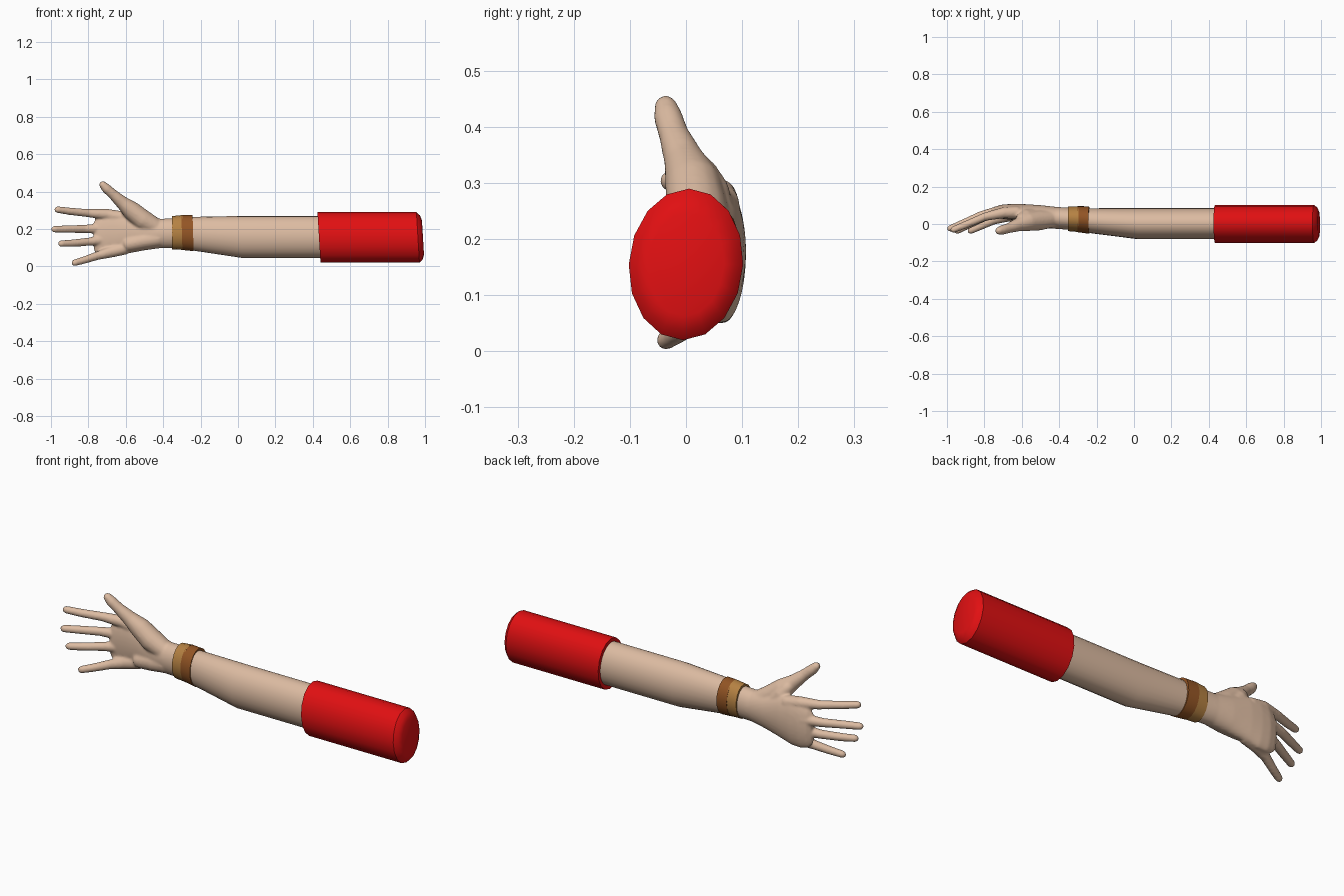
import bpy, bmesh, math
from mathutils import Vector


def material(name, rgb):
    m = bpy.data.materials.new(name)
    m.diffuse_color = (*rgb, 1)
    return m


SKIN = material("skin", (0.72, 0.50, 0.36))
RED = material("red cloth", (0.75, 0.005, 0.006))
TAN = material("tan leather", (0.46, 0.22, 0.055))
BROWN = material("brown leather", (0.29, 0.09, 0.018))


def loft(bm, stations, sides, straight=True, shear=(0.0, 0.0)):
    """Closed tube through stations (x, y, z, radius_y, radius_z)."""
    pts = [Vector(s[:3]) for s in stations]
    rings = []
    for i, s in enumerate(stations):
        t = Vector((1, 0, 0))
        if not straight:
            t = (pts[min(i + 1, len(pts) - 1)] - pts[max(i - 1, 0)]).normalized()
        u = Vector((0, 1, 0))
        u = (u - t * u.dot(t)).normalized()
        v = t.cross(u)
        ring = []
        for k in range(sides):
            a = 2 * math.pi * k / sides
            off = u * (s[3] * math.cos(a)) + v * (s[4] * math.sin(a))
            off.x += shear[0] * off.z       # slant of the end faces
            off.y += shear[1] * off.z       # lean of the cross-section
            ring.append(bm.verts.new(pts[i] + off))
        rings.append(ring)
    for a, b in zip(rings, rings[1:]):
        for k in range(sides):
            n = (k + 1) % sides
            bm.faces.new((a[k], a[n], b[n], b[k]))
    bm.faces.new(rings[0][::-1])
    bm.faces.new(rings[-1])


def digit(bm, path):
    """Round tube with a domed tip through (x, y, z, radius)."""
    st = [(x, y, z, r, r) for x, y, z, r in path]
    end, r = Vector(path[-1][:3]), path[-1][3]
    t = (end - Vector(path[-2][:3])).normalized()
    for deg in (30, 55, 78):
        a = math.radians(deg)
        rr = r * math.cos(a)
        st.append((*(end + t * r * math.sin(a)), rr, rr))
    loft(bm, st, 16, straight=False)


def finish(bm, name, mat, angle=36):
    bmesh.ops.recalc_face_normals(bm, faces=bm.faces)
    me = bpy.data.meshes.new(name)
    bm.to_mesh(me)
    bm.free()
    me.materials.append(mat)
    ob = bpy.data.objects.new(name, me)
    bpy.context.collection.objects.link(ob)
    bpy.ops.object.select_all(action='DESELECT')
    ob.select_set(True)
    bpy.context.view_layer.objects.active = ob
    bpy.ops.object.shade_smooth_by_angle(angle=math.radians(angle))
    return ob


def tube(name, mat, stations, sides, shear=(0.0, 0.0)):
    bm = bmesh.new()
    loft(bm, stations, sides, shear=shear)
    return finish(bm, name, mat)


# Sleeve with a chamfered shoulder end
tube("sleeve", RED, [
    (0.433, 0, 0.155, 0.102, 0.135),
    (0.962, 0, 0.155, 0.102, 0.135),
    (0.980, 0, 0.155, 0.088, 0.118),
    (0.989, 0, 0.155, 0.068, 0.092)], 16, shear=(-0.06, 0.04))

# Forearm
tube("forearm", SKIN, [
    (-0.32, 0.026, 0.177, 0.060, 0.082),
    (-0.24, 0.018, 0.175, 0.066, 0.090),
    (0.02, 0.002, 0.158, 0.083, 0.112),
    (0.50, 0.002, 0.158, 0.083, 0.112)], 24)

# Two-tone wristband
tube("wristband_light", TAN, [
    (-0.353, 0.028, 0.180, 0.066, 0.089),
    (-0.296, 0.026, 0.182, 0.069, 0.093)], 20, shear=(0, 0.04))
tube("wristband_dark", BROWN, [
    (-0.300, 0.026, 0.181, 0.070, 0.093),
    (-0.240, 0.021, 0.178, 0.073, 0.096)], 20, shear=(-0.03, 0.04))

# Hand: palm, fingers and thumb fused into one smooth skin
hand = bmesh.new()
loft(hand, [
    (-0.30, 0.026, 0.178, 0.058, 0.081),
    (-0.36, 0.029, 0.177, 0.059, 0.080),
    (-0.42, 0.033, 0.176, 0.059, 0.079),
    (-0.50, 0.043, 0.178, 0.058, 0.092),
    (-0.60, 0.060, 0.180, 0.047, 0.113),
    (-0.66, 0.065, 0.175, 0.042, 0.124),
    (-0.71, 0.066, 0.170, 0.037, 0.121),
    (-0.75, 0.063, 0.165, 0.028, 0.105),
    (-0.77, 0.060, 0.162, 0.014, 0.080)], 32)
fingers = {
    "index": [(-0.62, 0.062, 0.262, 0.034), (-0.70, 0.060, 0.278, 0.030),
              (-0.80, 0.038, 0.285, 0.022), (-0.90, -0.004, 0.295, 0.020),
              (-0.965, -0.030, 0.304, 0.018)],
    "middle": [(-0.64, 0.072, 0.202, 0.034), (-0.72, 0.070, 0.202, 0.029),
               (-0.82, 0.046, 0.201, 0.022), (-0.92, 0.002, 0.200, 0.020),
               (-0.982, -0.024, 0.199, 0.018)],
    "ring": [(-0.64, 0.065, 0.148, 0.034), (-0.73, 0.058, 0.141, 0.027),
             (-0.80, 0.036, 0.132, 0.022), (-0.89, -0.008, 0.124, 0.020),
             (-0.945, -0.036, 0.122, 0.018)],
    "little": [(-0.60, 0.050, 0.098, 0.034), (-0.68, 0.042, 0.078, 0.031),
               (-0.75, 0.020, 0.058, 0.023), (-0.82, -0.012, 0.035, 0.020),
               (-0.873, -0.036, 0.020, 0.018)],
    "thumb": [(-0.44, 0.028, 0.210, 0.048), (-0.51, 0.020, 0.250, 0.055),
              (-0.57, 0.012, 0.300, 0.050), (-0.62, -0.004, 0.342, 0.036),
              (-0.67, -0.022, 0.387, 0.027), (-0.705, -0.032, 0.418, 0.026),
              (-0.722, -0.036, 0.436, 0.021)],
}
for path in fingers.values():
    digit(hand, path)
# Web between thumb and index, and heel of the palm
digit(hand, [(-0.54, 0.045, 0.240, 0.040), (-0.58, 0.040, 0.285, 0.038),
             (-0.60, 0.025, 0.315, 0.033)])
digit(hand, [(-0.42, 0.020, 0.150, 0.045), (-0.50, 0.022, 0.138, 0.045),
             (-0.58, 0.035, 0.120, 0.040)])
ob = finish(hand, "hand", SKIN, 180)
mod = ob.modifiers.new("fuse", 'REMESH')
mod.mode = 'VOXEL'
mod.voxel_size = 0.006
mod.use_smooth_shade = True
mod = ob.modifiers.new("soften", 'SMOOTH')
mod.factor = 0.5
mod.iterations = 8
